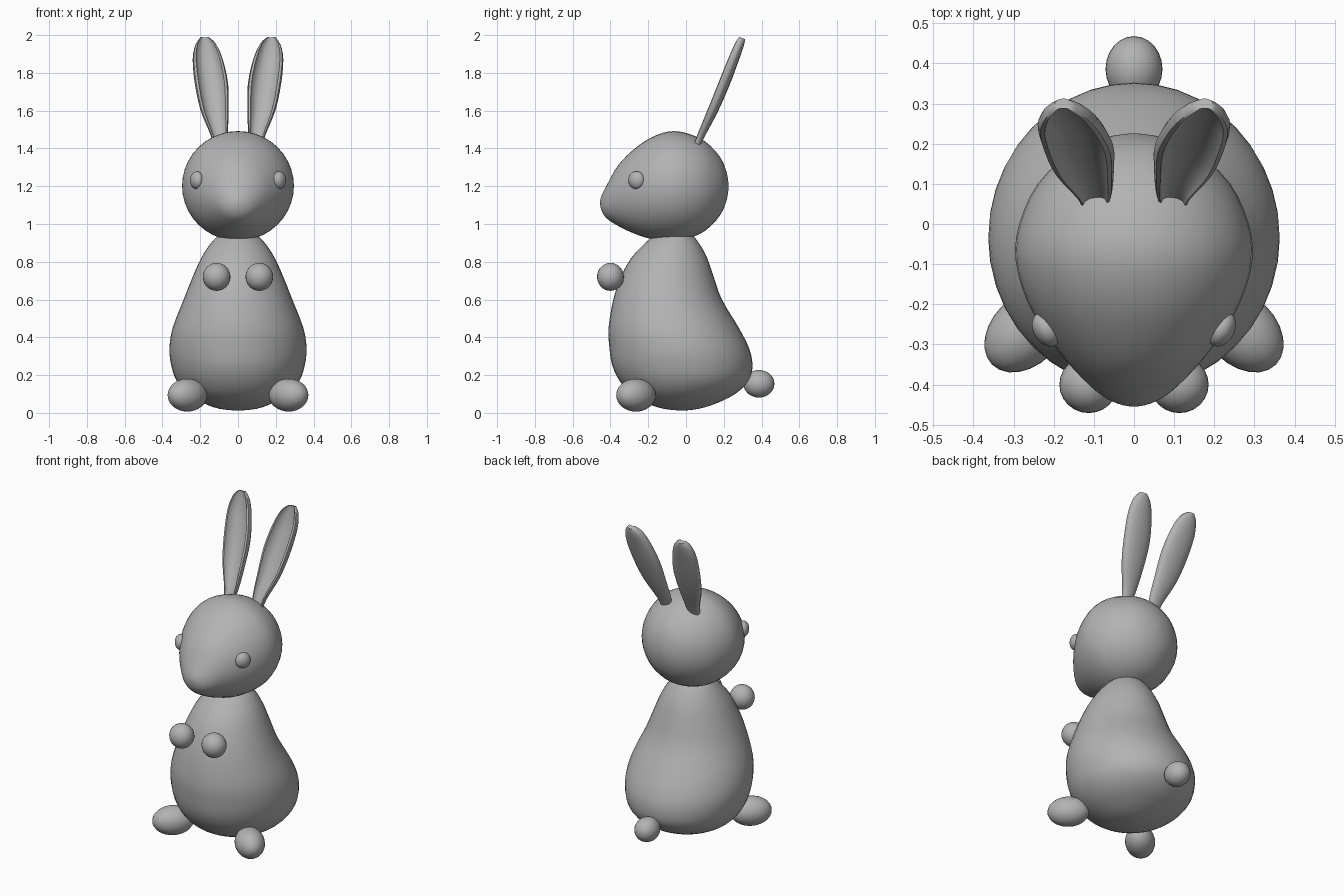
import bpy, bmesh, math
from mathutils import Vector

if "Cube" in bpy.data.objects:
    bpy.data.objects.remove(bpy.data.objects["Cube"])

fur = bpy.data.materials.new("grey fur")
fur.diffuse_color = (0.45, 0.45, 0.45, 1)
fur.use_nodes = True
fur.node_tree.nodes["Principled BSDF"].inputs["Base Color"].default_value = fur.diffuse_color


def smooth_rows(rows, steps):
    """Catmull-Rom interpolation through profile rows."""
    out = []
    for i in range(len(rows) - 1):
        p = [rows[max(0, min(len(rows) - 1, i + k))] for k in (-1, 0, 1, 2)]
        for s in range(steps):
            t = s / steps
            out.append([0.5 * (2 * b + (c - a) * t + (2 * a - 5 * b + 4 * c - d) * t * t
                               + (3 * b - a - 3 * c + d) * t ** 3)
                        for a, b, c, d in zip(*p)])
    return out + [list(rows[-1])]


def loft(name, rings, angle=60):
    """Skin closed rings of points and cap both ends."""
    bm = bmesh.new()
    loops = [[bm.verts.new(p) for p in ring] for ring in rings]
    n = len(loops[0])
    for a, b in zip(loops, loops[1:]):
        for j in range(n):
            k = (j + 1) % n
            bm.faces.new((a[j], a[k], b[k], b[j]))
    bm.faces.new(loops[0][::-1])
    bm.faces.new(loops[-1])
    bmesh.ops.recalc_face_normals(bm, faces=bm.faces)
    me = bpy.data.meshes.new(name)
    bm.to_mesh(me)
    bm.free()
    ob = bpy.data.objects.new(name, me)
    bpy.context.collection.objects.link(ob)
    finish(ob, angle)


def finish(ob, angle=60):
    ob.data.materials.append(fur)
    bpy.ops.object.select_all(action='DESELECT')
    ob.select_set(True)
    bpy.context.view_layer.objects.active = ob
    bpy.ops.object.shade_smooth_by_angle(angle=math.radians(angle))


def ball(name, loc, radii, turn=0):
    bpy.ops.mesh.primitive_uv_sphere_add(segments=24, ring_count=16, location=loc,
                                         rotation=(0, 0, turn))
    ob = bpy.context.object
    ob.name = name
    ob.scale = radii
    finish(ob)


N = 40
circle = [(math.cos(2 * math.pi * j / N), math.sin(2 * math.pi * j / N)) for j in range(N)]

# Body: z, half width, front y, back y
body = [(0.012, 0.01, -0.03, -0.01), (0.022, 0.10, -0.12, 0.07), (0.05, 0.18, -0.205, 0.16),
        (0.10, 0.265, -0.29, 0.26), (0.17, 0.325, -0.352, 0.333), (0.25, 0.353, -0.39, 0.352),
        (0.34, 0.363, -0.405, 0.335), (0.45, 0.346, -0.41, 0.28), (0.60, 0.288, -0.385, 0.19),
        (0.72, 0.24, -0.345, 0.147), (0.82, 0.195, -0.29, 0.112), (0.90, 0.142, -0.215, 0.068),
        (0.95, 0.085, -0.15, 0.02), (0.965, 0.01, -0.08, -0.06)]
loft("body", [[(w * c, (f + b) / 2 + (b - f) / 2 * s, z) for c, s in circle]
              for z, w, f, b in smooth_rows(body, 3)])

# Head with pointed muzzle: y, half width, bottom z, top z
head = [(0.226, 0.005, 1.195, 1.205), (0.215, 0.075, 1.125, 1.275), (0.18, 0.155, 1.045, 1.355),
        (0.10, 0.24, 0.963, 1.438), (0.0, 0.286, 0.92, 1.482), (-0.09, 0.295, 0.911, 1.49),
        (-0.19, 0.267, 0.922, 1.455), (-0.28, 0.215, 0.952, 1.392), (-0.36, 0.152, 0.99, 1.31),
        (-0.42, 0.09, 1.03, 1.205), (-0.447, 0.042, 1.07, 1.15), (-0.455, 0.005, 1.108, 1.118)]
loft("head", [[(w * c, y, (lo + hi) / 2 + (hi - lo) / 2 * s) for c, s in circle]
              for y, w, lo, hi in smooth_rows(head, 3)])

# Ears: centre x, y, z, half width, thickness, cup depth
ear = [(0.100, 0.050, 1.40, 0.030, 0.018, 0.006), (0.100, 0.078, 1.47, 0.045, 0.022, 0.010),
       (0.124, 0.138, 1.60, 0.074, 0.030, 0.022), (0.140, 0.197, 1.74, 0.088, 0.033, 0.026),
       (0.160, 0.248, 1.87, 0.080, 0.031, 0.023), (0.170, 0.280, 1.95, 0.055, 0.027, 0.012),
       (0.176, 0.296, 1.985, 0.022, 0.018, 0.0)]
normal = Vector((0, -0.93, 0.37))
for side, label in ((-1, "left"), (1, "right")):
    rings = []
    for x, y, z, w, t, d in smooth_rows(ear, 3):
        # rounded back, raised rim, hollow front
        section = [(-math.cos(a * math.pi / 8), -math.sin(a * math.pi / 8) * t) for a in range(9)]
        section += [(0.92, t * 0.7), (0.78, t * 0.8), (0.64, t * 0.6 - d * 0.9), (0.3, t * 0.5 - d * 1.3),
                    (0, t * 0.5 - d * 1.4), (-0.3, t * 0.5 - d * 1.3), (-0.64, t * 0.6 - d * 0.9),
                    (-0.78, t * 0.8), (-0.92, t * 0.7)]
        rings.append([Vector((side * x + u * w, y, z)) + normal * v for u, v in section])
    loft(label + "_ear", rings, 50)

    # Eyes, front paws and splayed feet
    ball(label + "_eye", (side * 0.218, -0.262, 1.232), (0.033, 0.046, 0.047), side * -0.5)
    ball(label + "_paw", (side * 0.113, -0.40, 0.72), (0.073, 0.071, 0.074))
    ball(label + "_foot", (side * 0.268, -0.265, 0.094), (0.121, 0.086, 0.087), side * -math.pi / 4)

# Tail
ball("tail", (0, 0.386, 0.154), (0.071, 0.082, 0.073))
